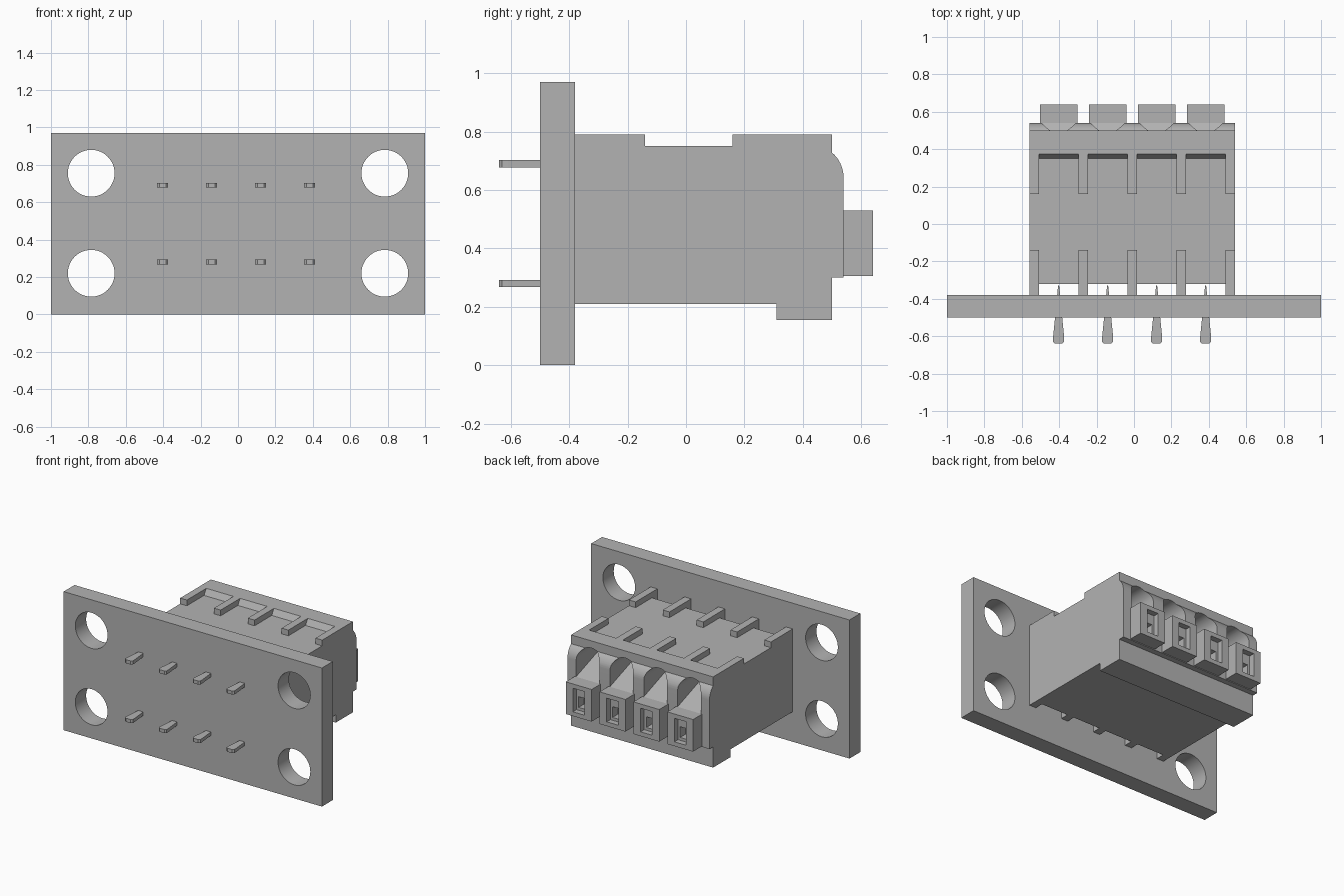
import bpy, bmesh
from math import sin, cos, pi
from mathutils import Vector

if "Cube" in bpy.data.objects:
    bpy.data.objects.remove(bpy.data.objects["Cube"])

grey = bpy.data.materials.new("housing grey")
grey.use_nodes = True
grey.diffuse_color = (0.45, 0.45, 0.45, 1)
grey.node_tree.nodes["Principled BSDF"].inputs["Base Color"].default_value = (0.45, 0.45, 0.45, 1)

PITCH, MID = 0.262, -0.01
WAYS = [MID + PITCH * (i - 1.5) for i in range(4)]
WALLS = [MID + PITCH * (i - 2) for i in range(5)]


def prism(name, profile, axis, start, end):
    """Extrude a 2D profile along x, y or z."""
    place = {"x": lambda a, b: (start, a, b),
             "y": lambda a, b: (a, start, b),
             "z": lambda a, b: (a, b, start)}[axis]
    bm = bmesh.new()
    face = bm.faces.new([bm.verts.new(place(a, b)) for a, b in profile])
    grown = bmesh.ops.extrude_face_region(bm, geom=[face])["geom"]
    shift = Vector([(end - start) * (axis == k) for k in "xyz"])
    bmesh.ops.translate(bm, verts=[v for v in grown if isinstance(v, bmesh.types.BMVert)], vec=shift)
    bmesh.ops.recalc_face_normals(bm, faces=bm.faces)
    mesh = bpy.data.meshes.new(name)
    bm.to_mesh(mesh)
    bm.free()
    mesh.materials.append(grey)
    obj = bpy.data.objects.new(name, mesh)
    bpy.context.collection.objects.link(obj)
    return obj


def box(name, x0, x1, y0, y1, z0, z1):
    return prism(name, [(x0, z0), (x1, z0), (x1, z1), (x0, z1)], "y", y0, y1)


def arc(cx, cz, rx, rz, a0, a1, n):
    return [(cx + rx * cos(a0 + (a1 - a0) * i / n), cz + rz * sin(a0 + (a1 - a0) * i / n))
            for i in range(n + 1)]


def activate(obj):
    bpy.ops.object.select_all(action="DESELECT")
    obj.select_set(True)
    bpy.context.view_layer.objects.active = obj


def cut(obj, cutter):
    """Subtract the cutter and discard it."""
    mod = obj.modifiers.new("cut", "BOOLEAN")
    mod.operation, mod.solver, mod.object = "DIFFERENCE", "EXACT", cutter
    activate(obj)
    bpy.ops.object.modifier_apply(modifier=mod.name)
    bpy.data.objects.remove(cutter)


def smooth(obj):
    activate(obj)
    bpy.ops.object.shade_smooth_by_angle(angle=pi / 6)


# Mounting plate with four round holes
plate = box("mounting_plate", -1, 1, -0.5, -0.38, 0, 0.97)
for x in (-0.785, 0.785):
    for z in (0.22, 0.755):
        cut(plate, prism("hole_cutter", arc(x, z, 0.125, 0.125, 0, 2 * pi, 48)[:-1], "y", -0.6, -0.3))
smooth(plate)

# Housing with rounded rear shoulder, lower lip and raised rear band
side = [(-0.32, 0.21), (0.31, 0.21), (0.31, 0.155), (0.5, 0.155), (0.5, 0.3), (0.54, 0.3)]
side += arc(0.44, 0.64, 0.1, 0.11, 0, 0.93, 8)
side += [(0.5, 0.79), (0.375, 0.79), (0.35, 0.75), (-0.32, 0.75)]
housing = prism("housing", side, "x", -0.56, 0.54)

# Arched wire entries
for x in WAYS:
    arch = [(x - 0.09, 0.52), (x + 0.09, 0.52)] + arc(x, 0.65, 0.09, 0.09, 0, pi, 20)
    cut(housing, prism("entry_cutter", arch, "y", 0.22, 0.7))
smooth(housing)

# Ribs on top, and spacers reaching the plate
for i, x in enumerate(WALLS):
    x0, x1 = max(x - 0.026, -0.56), min(x + 0.026, 0.54)
    if i == 0:
        x0, x1 = -0.56, -0.508
    if i == 4:
        x0, x1 = 0.488, 0.54
    front = [(-0.38, 0.21), (-0.31, 0.21), (-0.31, 0.74), (-0.14, 0.74), (-0.14, 0.79), (-0.38, 0.79)]
    prism("spacer_rib", front, "x", x0, x1)
    box("rear_rib", x0, x1, 0.16, 0.38, 0.74, 0.79)

# Release buttons with a stepped slot, and the ramp behind each
for x in WAYS:
    button = box("release_button", x - 0.1, x + 0.1, 0.48, 0.64, 0.305, 0.53)
    cut(button, box("slot_cutter", x - 0.045, x + 0.045, 0.6, 0.7, 0.335, 0.5))
    cut(button, box("slot_cutter", x - 0.028, x + 0.028, 0.52, 0.7, 0.355, 0.43))
    prism("entry_ramp", [(0.54, 0.5), (0.54, 0.53), (0.23, 0.64), (0.23, 0.5)], "x", x - 0.09, x + 0.09)

# Solder pins, tapering towards the housing
half = [(0.003, -0.33), (0.019, -0.5), (0.03, -0.61), (0.03, -0.63), (0.018, -0.64)]
for x in WAYS:
    outline = [(x + w, y) for w, y in half] + [(x - w, y) for w, y in reversed(half)]
    for z in (0.28, 0.69):
        prism("solder_pin", outline, "z", z - 0.0125, z + 0.0125)
